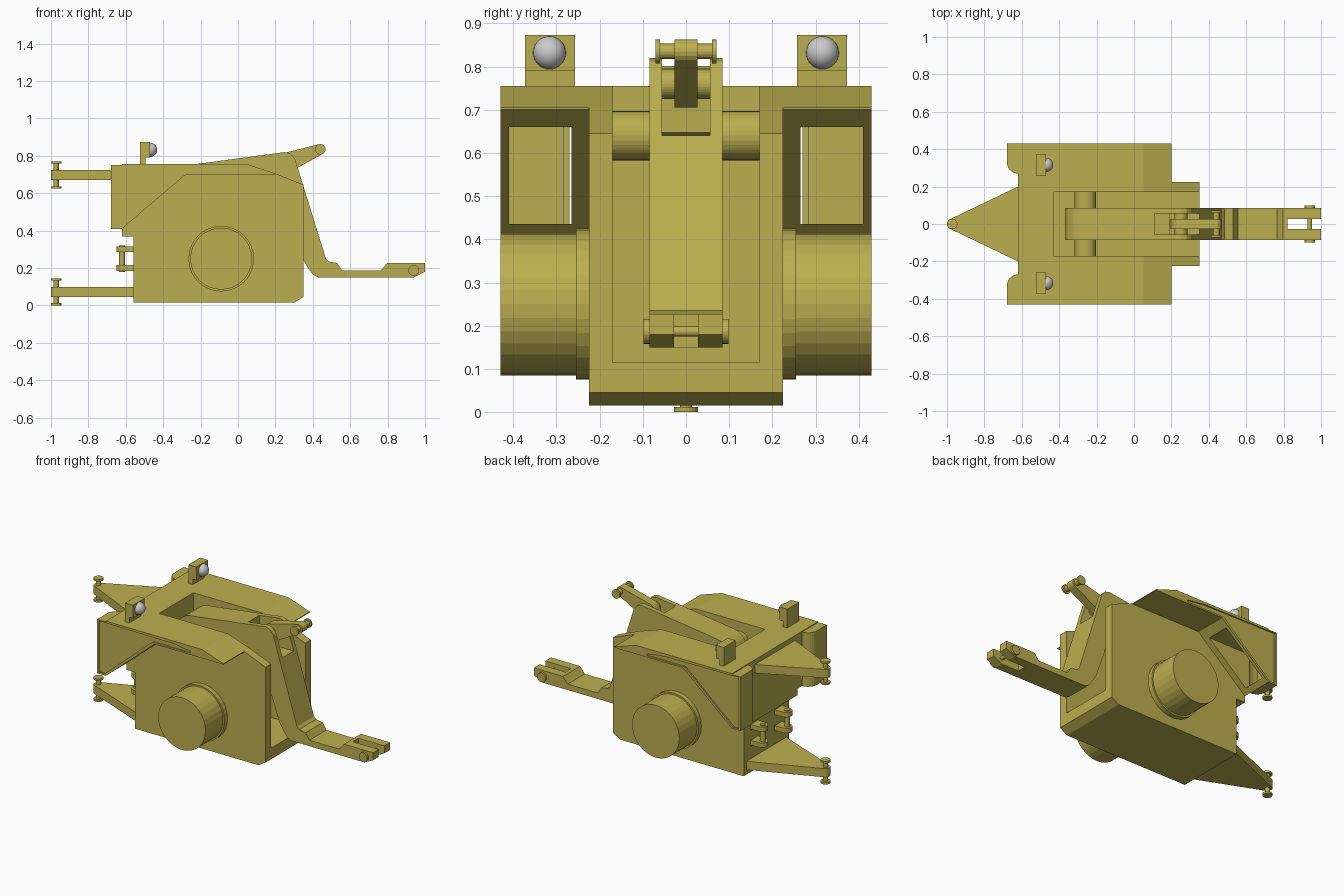
import bpy, bmesh
from math import sin, cos, pi, radians
from mathutils import Matrix, Vector

if "Cube" in bpy.data.objects:
    bpy.data.objects.remove(bpy.data.objects["Cube"])

paint = bpy.data.materials.new("olive_paint")
paint.diffuse_color = (0.50, 0.43, 0.08, 1)
paint.use_nodes = True
paint.node_tree.nodes["Principled BSDF"].inputs["Base Color"].default_value = paint.diffuse_color


def make(name, bm, mat=paint):
    bmesh.ops.recalc_face_normals(bm, faces=bm.faces[:])
    me = bpy.data.meshes.new(name)
    bm.to_mesh(me)
    bm.free()
    ob = bpy.data.objects.new(name, me)
    bpy.context.collection.objects.link(ob)
    if mat:
        me.materials.append(mat)
    return ob


def prism(name, pts, a, b, axis="y"):
    """Extrude an outline from a to b: axis y takes (x, z) points, axis z takes (x, y)."""
    bm = bmesh.new()
    put = (lambda p, d: (p[0], d, p[1])) if axis == "y" else (lambda p, d: (p[0], p[1], d))
    lo, hi = ([bm.verts.new(put(p, d)) for p in pts] for d in (a, b))
    bm.faces.new(lo)
    bm.faces.new(hi[::-1])
    n = len(pts)
    for i in range(n):
        bm.faces.new((lo[i], hi[i], hi[(i + 1) % n], lo[(i + 1) % n]))
    return make(name, bm)


def box(name, x, y, z):
    return prism(name, [(x[0], z[0]), (x[1], z[0]), (x[1], z[1]), (x[0], z[1])], *y)


def arc(cx, cy, r, a0, a1, n=8):
    return [(cx + r * cos(radians(a0 + (a1 - a0) * i / n)),
             cy + r * sin(radians(a0 + (a1 - a0) * i / n))) for i in range(n + 1)]


def disc(name, c, r, a, b, axis="y", n=32):
    return prism(name, arc(c[0], c[1], r, 0, 360 - 360 / n, n - 1), a, b, axis)


def cut(ob, *cutters):
    for c in cutters:
        m = ob.modifiers.new("cut", "BOOLEAN")
        m.operation, m.solver, m.object = "DIFFERENCE", "EXACT", c
    dg = bpy.context.evaluated_depsgraph_get()
    dg.update()
    me = bpy.data.meshes.new_from_object(ob.evaluated_get(dg))
    ob.modifiers.clear()
    ob.data = me
    for c in cutters:
        bpy.data.objects.remove(c)
    return ob


# Main frame with the boom slot
body = prism("main_frame", [(-.62, .755), (-.62, .37), (-.56, .37), (-.56, .015), (.30, .015),
                            (.35, .045), (.35, .645), (.20, .705), (.05, .755)], -.225, .225)
cut(body, box("slot_cutter", (-.43, .5), (-.17, .17), (.115, .9)))

# Boom: rounded pivot end, bent arm, fork tip
boom = prism("boom", arc(-.26, .64, .11, 270, 97, 12)
             + [(.25, .82), (.28, .812), (.305, .785), (.315, .75), (.47, .25), (.485, .235),
                (.53, .227), (.557, .187), (.765, .187), (.797, .227), (1, .227), (1, .18),
                (.94, .15), (.43, .15), (.40, .165), (.375, .20), (.345, .25), (.22, .61),
                (.19, .64), (.12, .65)], -.085, .085)
cut(boom, box("pocket_cutter", (.11, .6), (-.055, .055), (.64, 1)),
    box("fork_cutter", (.82, 1.1), (-.028, .028), (.1, .3)))
disc("boom_pivot_tube", (-.26, .64), .057, -.17, .17)
disc("fork_pin", (.94, .187), .012, -.09, .09, n=16)

# Upper link in the boom pocket
prism("upper_link", arc(.25, .76, .055, 110, 290, 10) + arc(.44, .835, .028, -65, 105, 8),
      -.027, .027)
disc("link_base_pin", (.25, .76), .035, -.06, .06)
disc("link_tip_pin", (.44, .835), .018, -.065, .065, n=16)

# Rear hitch plates with vertical pins
for label, x, z in (("upper", -.62, .6975), ("lower", -.56, .0725)):
    prism(label + "_hitch_plate", [(x, -.2), (x, .2)] + arc(-.972, 0, .028, 115, 245),
          z - .027, z + .027, "z")
    disc(label + "_hitch_pin", (-.972, 0), .014, z - .065, z + .065, "z", 16)
    for end, s in (("top", 1), ("bottom", -1)):
        disc(f"{label}_hitch_pin_{end}_cap", (-.972, 0), .028, z + s * .0605, z + s * .0725, "z", 24)

FENDER = [(-.62, .41), (-.62, .755), (.05, .755), (.20, .705), (.20, .70), (-.28, .70)]
PANEL = [(-.668, .42), (-.668, .743), (-.16, .738), (-.03, .722), (-.03, .71), (-.295, .71), (-.63, .42)]
lens = bpy.data.materials.new("lens_grey")
lens.diffuse_color = (.6, .6, .6, 1)
lens.use_nodes = True
lens.node_tree.nodes["Principled BSDF"].inputs["Base Color"].default_value = lens.diffuse_color

for side, s in (("left", 1), ("right", -1)):
    # Fender with hollow storage space, and a recessed panel in the side
    f = prism(side + "_fender", [(-.64, .41)] + FENDER[1:2] + FENDER[2:] + [(-.62, .41)], s * .225, s * .43)
    for v in f.data.vertices:
        if v.co.x < -.63:
            v.co.x = -.62
    bm = bmesh.new()
    bm.from_mesh(f.data)
    bmesh.ops.remove_doubles(bm, verts=bm.verts[:], dist=1e-4)
    bmesh.ops.recalc_face_normals(bm, faces=bm.faces[:])
    bm.to_mesh(f.data)
    bm.free()
    cut(f, box("hollow_cutter", (-.7, .0), (s * .265, s * .41), (.435, .66)),
        prism("panel_cutter", PANEL, s * .422, s * .5))
    # Rounded rear wall of the fender
    rear = [(-.62, s * .43), (-.68, s * .43)] + [(x, s * y) for x, y in arc(-.62, .33, .06, 180, 270)]
    w = prism(side + "_fender_rear", rear, .41, .75, "z")
    cut(w, box("rear_hollow_cutter", (-.66, -.5), (s * .285, s * .41), (.435, .66)),
        prism("rear_panel_cutter", PANEL, s * .422, s * .5))
    # Axle stub and flange
    disc(side + "_axle_flange", (-.09, .25), .175, s * .225, s * .255)
    disc(side + "_axle", (-.09, .25), .165, s * .255, s * .43)
    # Headlight with round lens
    prism(side + "_headlight", [(-.525, .755), (-.525, .873), (-.47, .873), (-.47, .79),
                                (-.495, .79), (-.495, .755)], s * .257, s * .373)
    bm = bmesh.new()
    bmesh.ops.create_uvsphere(bm, u_segments=24, v_segments=16, radius=.038,
                              matrix=Matrix.Translation((-.47, s * .316, .832)))
    for face in bm.faces:
        face.smooth = True
    make(side + "_headlight_lens", bm, lens)
    # Pin end caps on boom fork and link
    disc(side + "_fork_pin_cap", (.94, .187), .029, s * .084, s * .098, n=24)
    disc(side + "_link_pin_cap", (.44, .835), .028, s * .06, s * .071, n=24)
    # Steering cylinder clevis
    for end, z in (("top", .30), ("bottom", .20)):
        prism(f"{side}_clevis_{end}", [(-.56, s * .12 - .037), (-.56, s * .12 + .037)]
              + arc(-.615, s * .12, .035, 90, 270), z - .015, z + .015, "z")
    disc(side + "_clevis_pin", (-.62, s * .12), .016, .18, .32, "z", 16)
